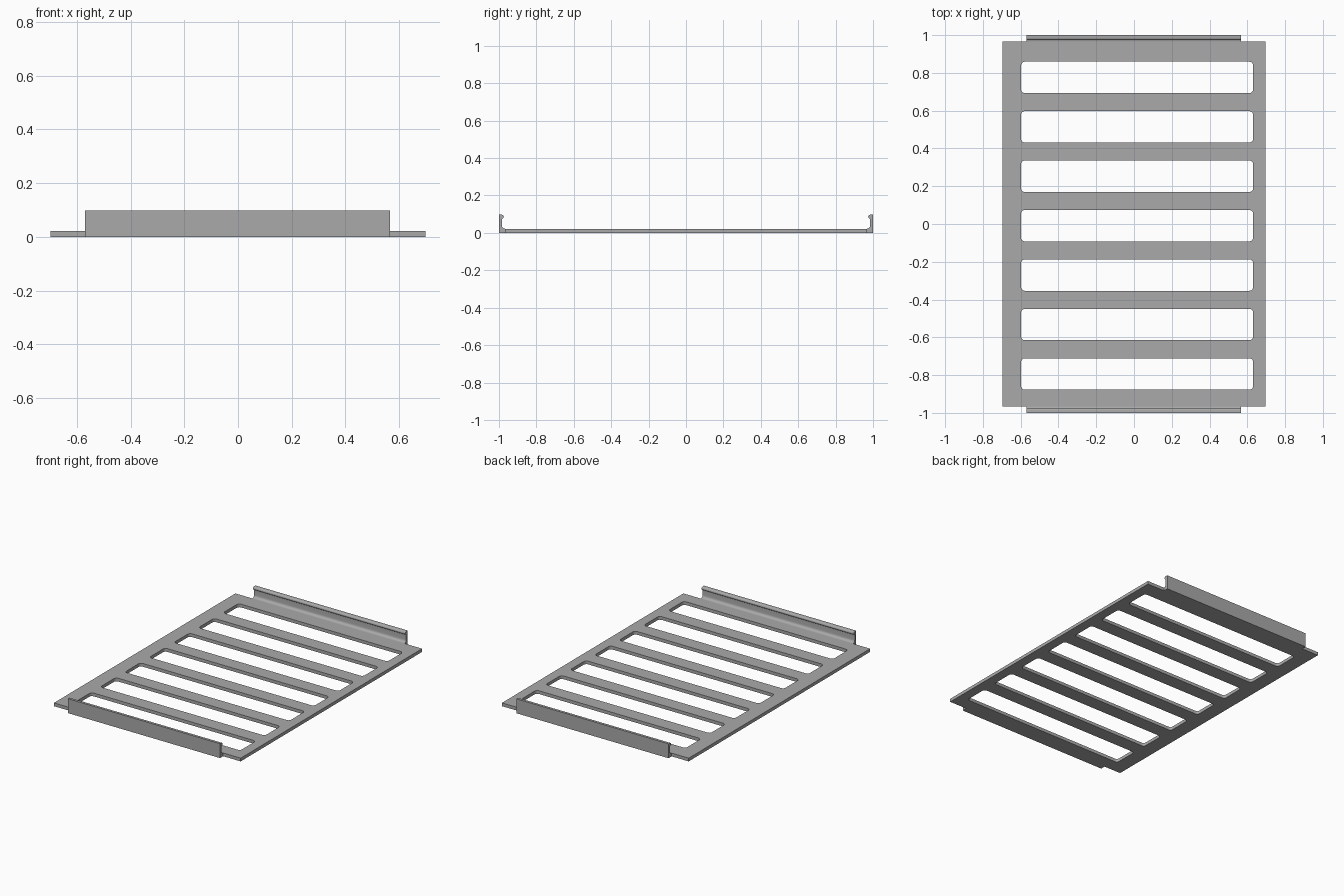
import bpy, bmesh, math

cube = bpy.data.objects.get("Cube")
if cube:
    bpy.data.objects.remove(cube, do_unlink=True)

THICK = 0.022

grey = bpy.data.materials.new("plain grey")
grey.use_nodes = True
grey.diffuse_color = (0.4, 0.4, 0.4, 1)
grey.node_tree.nodes["Principled BSDF"].inputs["Base Color"].default_value = (0.4, 0.4, 0.4, 1)


def rounded_rect(x0, x1, y0, y1, r, steps=5):
    """Outline of a rectangle with rounded corners."""
    corners = [(x1 - r, y1 - r), (x0 + r, y1 - r), (x0 + r, y0 + r), (x1 - r, y0 + r)]
    pts = []
    for i, (cx, cy) in enumerate(corners):
        for s in range(steps + 1):
            a = math.pi / 2 * (i + s / steps)
            pts.append((cx + r * math.cos(a), cy + r * math.sin(a)))
    return pts


def add_outline(curve, pts):
    spline = curve.splines.new("POLY")
    spline.points.add(len(pts) - 1)
    for point, (x, y) in zip(spline.points, pts):
        point.co = (x, y, 0, 1)
    spline.use_cyclic_u = True


# Slotted plate: filled outline with seven rounded holes
curve = bpy.data.curves.new("slotted_plate", "CURVE")
curve.dimensions = "2D"
curve.fill_mode = "BOTH"
curve.extrude = THICK / 2
add_outline(curve, [(-0.697, -0.967), (0.697, -0.967), (0.697, 0.967), (-0.697, 0.967)])
for i in range(7):
    y = -0.794 + i * 0.2617
    add_outline(curve, rounded_rect(-0.598, 0.631, y - 0.083, y + 0.083, 0.02))
plate = bpy.data.objects.new("slotted_plate", curve)
plate.location.z = THICK / 2
bpy.context.collection.objects.link(plate)
curve.materials.append(grey)
bpy.ops.object.select_all(action="DESELECT")
plate.select_set(True)
bpy.context.view_layer.objects.active = plate
bpy.ops.object.convert(target="MESH")

# End flanges: upright lip with a fillet at the foot and a bead at the top
foot = [(0.967, THICK), (0.967, 0), (1, 0), (1, 0.097)]
bead = [(0.985 + 0.011 * math.cos(a), 0.086 + 0.011 * math.sin(a))
        for a in (math.pi * (0.5 + k / 8) for k in range(9))]
fillet = [(0.967 + 0.018 * math.cos(a), 0.04 + 0.018 * math.sin(a))
          for a in (-math.pi / 2 * k / 5 for k in range(5))]
profile = foot + bead + fillet


def flange(name, side):
    bm = bmesh.new()
    face = bm.faces.new([bm.verts.new((-0.57, side * y, z)) for y, z in profile])
    new = bmesh.ops.extrude_face_region(bm, geom=[face])["geom"]
    bmesh.ops.translate(bm, vec=(1.136, 0, 0),
                        verts=[v for v in new if isinstance(v, bmesh.types.BMVert)])
    bmesh.ops.recalc_face_normals(bm, faces=bm.faces)
    mesh = bpy.data.meshes.new(name)
    bm.to_mesh(mesh)
    bm.free()
    mesh.materials.append(grey)
    obj = bpy.data.objects.new(name, mesh)
    bpy.context.collection.objects.link(obj)
    obj.select_set(True)


flange("front_flange", -1)
flange("back_flange", 1)
bpy.ops.object.shade_smooth_by_angle(angle=math.radians(30))
